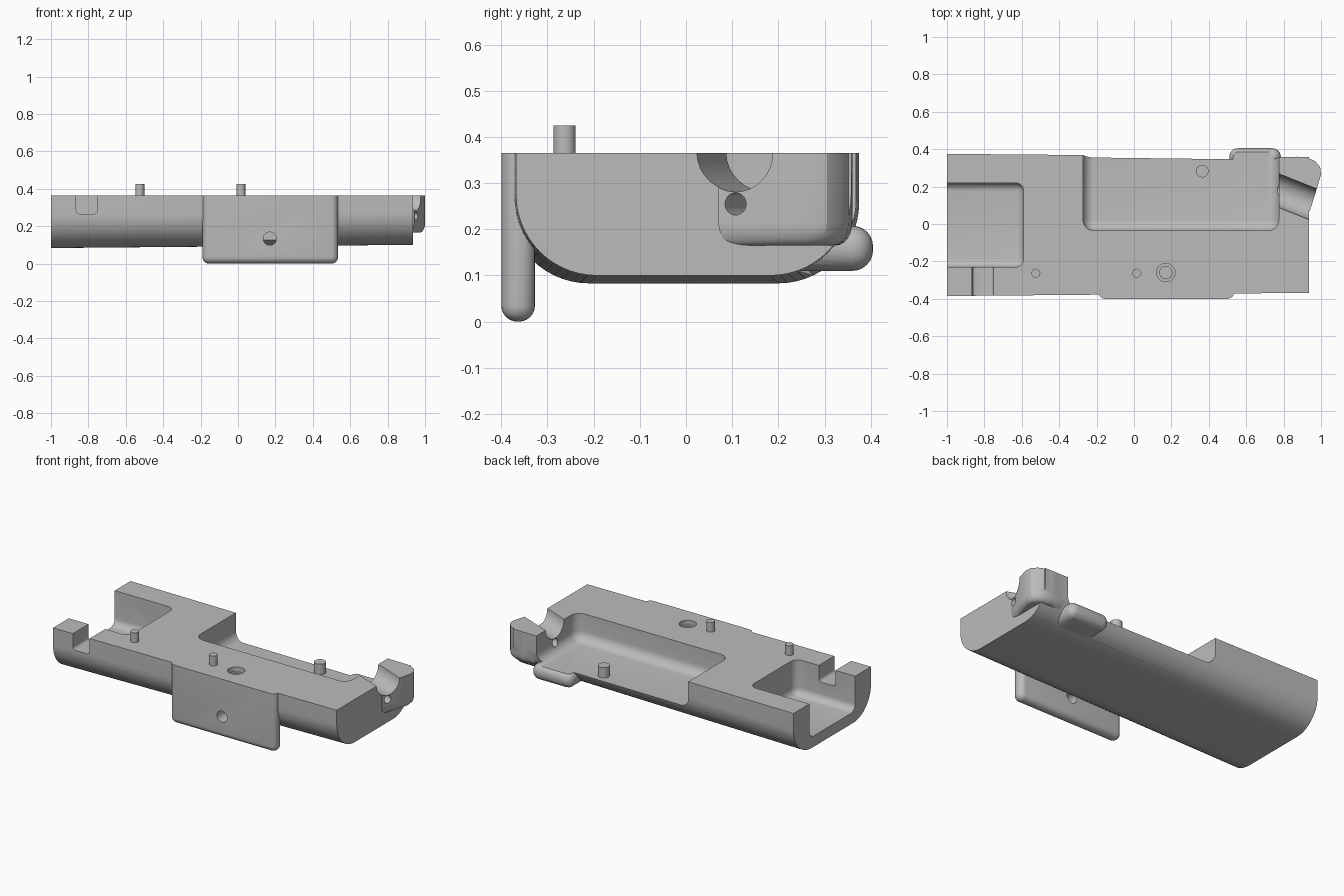
import bpy, bmesh, math
from mathutils import Vector

if "Cube" in bpy.data.objects:
    bpy.data.objects.remove(bpy.data.objects["Cube"], do_unlink=True)

TOP = 0.365
grey = bpy.data.materials.new("plain_grey")
grey.use_nodes = True
grey.diffuse_color = (0.5, 0.5, 0.5, 1)
grey.node_tree.nodes["Principled BSDF"].inputs["Base Color"].default_value = (0.5, 0.5, 0.5, 1)


def finish(bm, name):
    bmesh.ops.recalc_face_normals(bm, faces=bm.faces[:])
    mesh = bpy.data.meshes.new(name)
    bm.to_mesh(mesh)
    bm.free()
    mesh.materials.append(grey)
    obj = bpy.data.objects.new(name, mesh)
    bpy.context.collection.objects.link(obj)
    return obj


def box(name, lo, hi, r=0.0, seg=6):
    bm = bmesh.new()
    bmesh.ops.create_cube(bm, size=1)
    for v in bm.verts:
        v.co = Vector([l + (h - l) * (c + 0.5) for l, h, c in zip(lo, hi, v.co)])
    if r:
        bmesh.ops.bevel(bm, geom=bm.edges[:], offset=r, segments=seg, profile=0.5, affect='EDGES')
    return finish(bm, name)


def rod(name, start, end, r, n=32):
    a, b = Vector(start), Vector(end)
    bm = bmesh.new()
    bmesh.ops.create_cone(bm, cap_ends=True, segments=n, radius1=r, radius2=r, depth=(b - a).length)
    turn = (b - a).to_track_quat('Z', 'Y')
    for v in bm.verts:
        v.co = turn @ v.co + (a + b) / 2
    return finish(bm, name)


def loft(name, rings):
    bm = bmesh.new()
    loops = [[bm.verts.new(p) for p in ring] for ring in rings]
    for a, b in zip(loops, loops[1:]):
        for i in range(len(a)):
            j = (i + 1) % len(a)
            bm.faces.new((a[i], a[j], b[j], b[i]))
    bm.faces.new(loops[0])
    bm.faces.new(loops[-1])
    return finish(bm, name)


def combine(tool, how):
    mod = body.modifiers.new(how, 'BOOLEAN')
    mod.operation = how
    mod.solver = 'EXACT'
    mod.object = tool
    bpy.context.view_layer.objects.active = body
    bpy.ops.object.modifier_apply(modifier=mod.name)
    bpy.data.objects.remove(tool, do_unlink=True)


def section(x, half, shift, low, r=0.175, n=14):
    """U-shaped cross-section with two large lower rounds."""
    pts = [(x, half + shift, TOP), (x, -half + shift, TOP)]
    for side, first in ((-1, math.pi), (1, 1.5 * math.pi)):
        for i in range(n + 1):
            t = first + i * math.pi / 2 / n
            pts.append((x, shift + side * (half - r) + r * math.cos(t), low + r + r * math.sin(t)))
    return pts


# Tapered main body
body = loft("body", [section(-1, 0.38, -0.005, 0.083), section(0.935, 0.363, -0.005, 0.1)])

# Front plate and rear knob
combine(box("front_plate", (-0.19, -0.4, 0), (0.535, -0.327, 0.45), 0.035), 'UNION')
combine(box("rear_knob", (0.51, 0.19, 0.11), (0.785, 0.405, 0.208), 0.045), 'UNION')

# Angled end lug
outline = [(0.79, 0.12), (0.94, 0.07), (0.975, 0.18), (1.0, 0.265), (0.995, 0.305),
           (0.97, 0.335), (0.935, 0.352), (0.87, 0.36), (0.79, 0.345)]
centre = Vector((0.88, 0.22))
rings = []
for i in range(7):
    t = i * math.pi / 12
    k = 0.75 + 0.25 * math.sin(t)
    rings.append([(*(centre + (Vector(p) - centre) * k), 0.215 - 0.05 * math.cos(t)) for p in outline])
rings.append([(x, y, 0.45) for x, y in outline])
combine(loft("end_lug", rings), 'UNION')
combine(box("top_trim", (-2, -2, TOP), (2, 2, 1)), 'DIFFERENCE')

# Pockets open at the end and at the back
combine(box("end_pocket", (-1.3, -0.23, 0.15), (-0.59, 0.22, 0.6), 0.045), 'DIFFERENCE')
combine(box("long_pocket", (-0.273, -0.036, 0.2), (0.775, 0.55, 0.6), 0.06), 'DIFFERENCE')
combine(box("front_notch", (-0.865, -0.5, 0.265), (-0.75, -0.18, 0.6), 0.02, 3), 'DIFFERENCE')

# Two half-round seats along the back edge
for x in (-0.655, -0.432):
    combine(rod("round_seat", (x, 0.25, TOP), (x, 0.6, TOP), 0.109, 40), 'DIFFERENCE')

# Slanted bore and small hole through the lug
slant = Vector((0.93, -0.37, 0)).normalized()
for z, r in ((TOP, 0.084), (0.255, 0.024)):
    mid = Vector((0.87, 0.14, z))
    combine(rod("slant_bore", mid - slant * 0.17, mid + slant * 0.25, r), 'DIFFERENCE')

# Counterbored screw holes
for x, y, z in ((-0.715, -0.26, 0.32), (0.17, -0.26, 0.335), (-0.715, 0.25, 0.24)):
    combine(rod("counterbore", (x, y, z), (x, y, 0.5), 0.049), 'DIFFERENCE')
    combine(rod("screw_hole", (x, y, 0.17), (x, y, 0.5), 0.033, 24), 'DIFFERENCE')

# Knob through-hole and plate hole
combine(rod("knob_hole", (0.65, 0.283, 0), (0.65, 0.283, 0.5), 0.037), 'DIFFERENCE')
combine(rod("plate_hole", (0.17, -0.5, 0.133), (0.17, -0.3, 0.133), 0.035), 'DIFFERENCE')

# Locating pins
pins = [rod("left_pin", (0.015, -0.263, 0.33), (0.015, -0.263, 0.425), 0.024),
        rod("right_pin", (-0.525, -0.263, 0.33), (-0.525, -0.263, 0.425), 0.024),
        rod("pocket_pin", (0.365, 0.283, 0.18), (0.365, 0.283, 0.265), 0.034)]

# Smooth shading with sharp edges kept
bpy.ops.object.select_all(action='DESELECT')
for obj in [body] + pins:
    obj.select_set(True)
bpy.context.view_layer.objects.active = body
bpy.ops.object.shade_smooth_by_angle(angle=math.radians(30))
